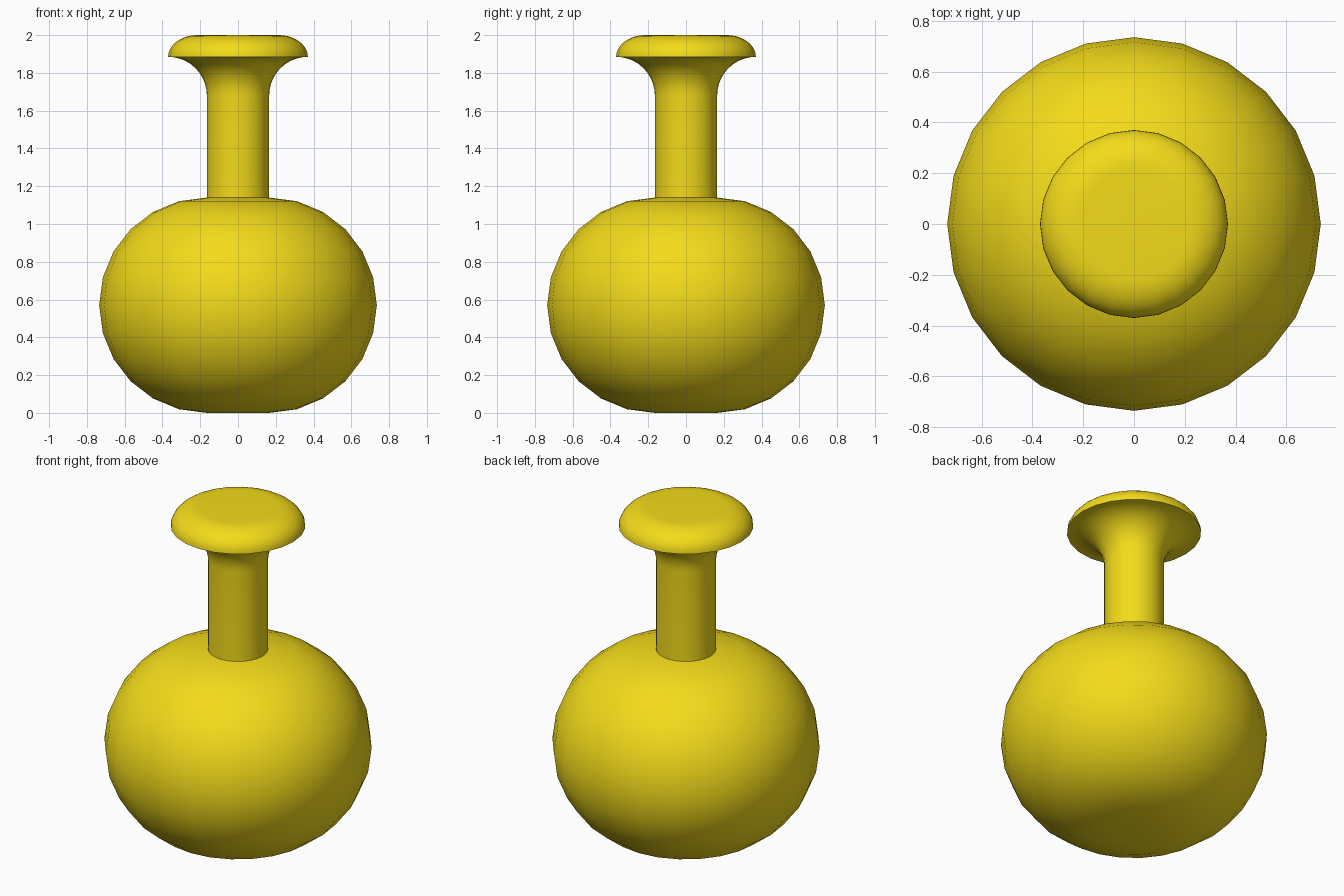
import bpy, bmesh
from math import sin, cos, pi, radians

if "Cube" in bpy.data.objects:
    bpy.data.objects.remove(bpy.data.objects["Cube"])

SIDES = 24
yellow = bpy.data.materials.new("yellow")
yellow.diffuse_color = (0.9, 0.71, 0.01, 1)
yellow.use_nodes = True
yellow.node_tree.nodes["Principled BSDF"].inputs["Base Color"].default_value = yellow.diffuse_color


def arc(cx, cz, rx, rz, start, end, steps):
    """Points (radius, height) along an elliptical arc, angles in degrees."""
    angles = [radians(start + (end - start) * i / steps) for i in range(steps + 1)]
    return [(cx + rx * cos(a), cz + rz * sin(a)) for a in angles]


def lathe(name, profile, cap_start=False, cap_end=False):
    """Revolve a bottom-to-top profile around z."""
    bm = bmesh.new()
    rings = [[bm.verts.new((r * cos(2 * pi * i / SIDES), r * sin(2 * pi * i / SIDES), z))
              for i in range(SIDES)] for r, z in profile]
    for low, high in zip(rings, rings[1:]):
        for i in range(SIDES):
            j = (i + 1) % SIDES
            bm.faces.new((low[i], low[j], high[j], high[i]))
    if cap_start:
        bm.faces.new(rings[0][::-1])
    if cap_end:
        bm.faces.new(rings[-1])
    mesh = bpy.data.meshes.new(name)
    bm.to_mesh(mesh)
    bm.free()
    mesh.materials.append(yellow)
    obj = bpy.data.objects.new(name, mesh)
    bpy.context.collection.objects.link(obj)
    bpy.ops.object.select_all(action='DESELECT')
    obj.select_set(True)
    bpy.context.view_layer.objects.active = obj
    bpy.ops.object.shade_smooth_by_angle(angle=radians(35))
    return obj


# Rounded bulb with a flat base
lathe("body", arc(0.165, 0.57, 0.57, 0.57, -90, 90, 12), cap_start=True)

# Straight neck flaring out under the lip
lathe("neck", [(0.165, 1.14)] + arc(0.37, 1.68, 0.205, 0.205, 180, 90, 10))

# Domed lip with a flat top
lathe("lip", arc(0.215, 1.885, 0.155, 0.115, 0, 90, 10), cap_end=True)
